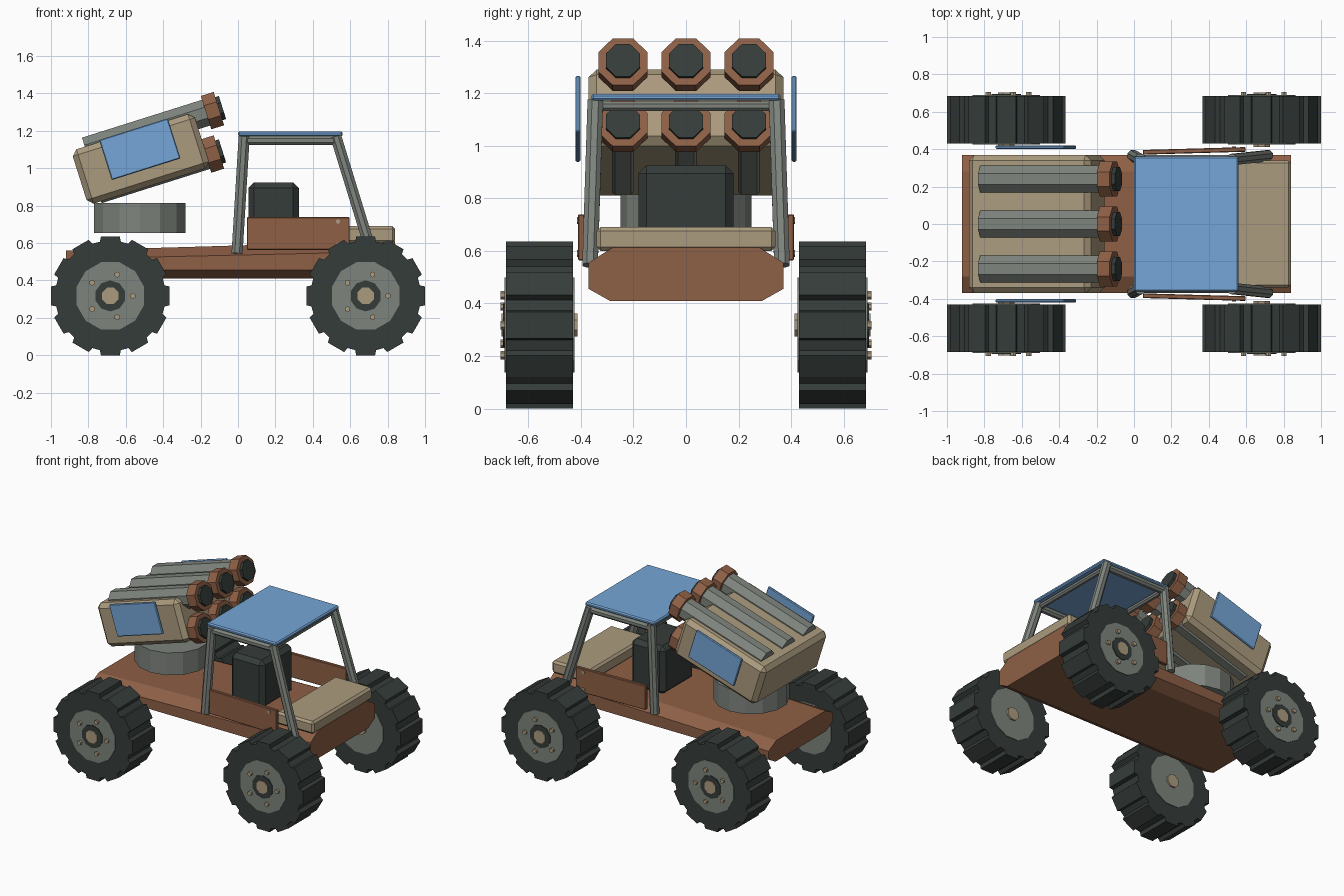
import bpy, bmesh, math
from mathutils import Vector

if "Cube" in bpy.data.objects:
    bpy.data.objects.remove(bpy.data.objects["Cube"])

TILT = math.radians(17.5)


def material(name, rgb):
    m = bpy.data.materials.new(name)
    m.diffuse_color = (*rgb, 1)
    m.use_nodes = True
    m.node_tree.nodes["Principled BSDF"].inputs["Base Color"].default_value = m.diffuse_color
    return m


BROWN = material("rust_brown", (0.27, 0.115, 0.06))
TAN = material("sand", (0.41, 0.33, 0.21))
BLUE = material("blue", (0.18, 0.38, 0.68))
DARK = material("dark_rubber", (0.036, 0.046, 0.042))
GREY = material("steel", (0.21, 0.23, 0.205))


def loft(name, rings, mat):
    """Closed solid through a list of equally sized point rings."""
    bm = bmesh.new()
    vs = [[bm.verts.new(p) for p in r] for r in rings]
    n = len(vs[0])
    for a, b in zip(vs, vs[1:]):
        for i in range(n):
            bm.faces.new((a[i], a[(i + 1) % n], b[(i + 1) % n], b[i]))
    bm.faces.new(vs[0])
    bm.faces.new(vs[-1])
    bmesh.ops.recalc_face_normals(bm, faces=bm.faces)
    me = bpy.data.meshes.new(name)
    bm.to_mesh(me)
    bm.free()
    me.materials.append(mat)
    ob = bpy.data.objects.new(name, me)
    bpy.context.collection.objects.link(ob)
    return ob


def rod(name, p0, p1, r, n, mat, phase=0.5):
    p0, p1 = Vector(p0), Vector(p1)
    d = (p1 - p0).normalized()
    v = Vector((0, 0, 1)) if abs(d.y) > 0.9 else Vector((0, 1, 0))
    u = v.cross(d).normalized()
    v = d.cross(u)
    ang = [(i + phase) * math.tau / n for i in range(n)]
    off = [(u * math.cos(a) + v * math.sin(a)) * r for a in ang]
    return loft(name, [[p + o for o in off] for p in (p0, p1)], mat)


def box(name, centre, size, mat, bevel=0.0, rot=(0, 0, 0)):
    x, y, z = (s / 2 for s in size)
    rings = [[(-x, -y, k), (x, -y, k), (x, y, k), (-x, y, k)] for k in (-z, z)]
    ob = loft(name, rings, mat)
    ob.location, ob.rotation_euler = centre, rot
    if bevel:
        m = ob.modifiers.new("bevel", "BEVEL")
        m.width, m.segments = bevel, 1
    return ob


# chassis: chamfered tub, rising a little towards the nose
def section(x, shoulder, top):
    half = [(0.29, 0.41), (0.37, 0.455), (0.37, shoulder), (0.28, top)]
    return [(x, y, z) for y, z in half] + [(x, -y, z) for y, z in half[::-1]]


loft("chassis", [section(-0.92, 0.515, 0.56), section(0.84, 0.555, 0.612)], BROWN)
box("hood", (0.69, 0, 0.645), (0.30, 0.68, 0.09), TAN, 0.015)
box("seat", (0.19, 0, 0.75), (0.27, 0.36, 0.35), DARK, 0.03)

# cab: roof, rails, pillars and door panels
box("roof", (0.28, 0, 1.184), (0.56, 0.72, 0.026), BLUE, 0.008)
for x in (0.04, 0.52):
    rod("roof_crossbar", (x, -0.34, 1.15), (x, 0.34, 1.15), 0.02, 8, GREY)
for s in (-1, 1):
    rod("roof_rail", (0.03, s * 0.345, 1.148), (0.53, s * 0.345, 1.148), 0.026, 8, GREY)
    rod("rear_pillar", (-0.005, s * 0.365, 0.545), (0.033, s * 0.345, 1.17), 0.032, 8, GREY)
    rod("front_pillar", (0.715, s * 0.365, 0.545), (0.523, s * 0.345, 1.17), 0.032, 8, GREY)
    box("door_panel", (0.322, s * 0.391, 0.651), (0.55, 0.025, 0.175), BROWN, 0.004,
        (0, 0, s * math.radians(1.6)))
    for z in (0.59, 0.715):
        rod("door_rivet", (0.535, s * 0.40, z), (0.535, s * 0.415, z), 0.013, 6, TAN)

# launcher: turret ring, tilted housing, side plates and six tubes
rod("turret_ring", (-0.525, 0, 0.653), (-0.525, 0, 0.815), 0.25, 14, GREY)
box("launcher_housing", (-0.52, 0, 1.05), (0.685, 0.74, 0.305), TAN, 0.03, (0, -TILT, 0))
for s in (-1, 1):
    box("launcher_side_plate", (-0.525, s * 0.411, 1.102), (0.385, 0.018, 0.225), BLUE,
        0.005, (0, -TILT, 0))

AXIS = Vector((math.cos(TILT), 0, math.sin(TILT)))
for z, length in ((1.325, 0.765), (1.093, 0.70)):
    for y in (-0.24, 0, 0.24):
        tip = Vector((-0.083, y, z))
        rod("launch_tube", tip - AXIS * length, tip - AXIS * 0.08, 0.078, 8, GREY)
        rod("tube_collar", tip - AXIS * 0.092, tip - AXIS * 0.02, 0.101, 8, BROWN)
        rod("tube_muzzle", tip - AXIS * 0.03, tip, 0.07, 8, DARK)

# wheels: toothed tyre, disc, hub and five bolts
WX, WZ = 0.6825, 0.3175


def tyre_ring(x, y):
    pts = []
    for t in range(12):
        for deg, r in ((-11, 0.295), (-9, 0.3214), (9, 0.3214), (11, 0.295)):
            a = math.radians(t * 30 + deg)
            pts.append((x + r * math.cos(a), y, WZ + r * math.sin(a)))
    return pts


for x in (-WX, WX):
    for s in (-1, 1):
        def disc(name, y0, y1, r, n, mat, dx=0, dz=0):
            rod(name, (x + dx, s * y0, WZ + dz), (x + dx, s * y1, WZ + dz), r, n, mat)

        loft("tyre", [tyre_ring(x, s * 0.43), tyre_ring(x, s * 0.685)], DARK)
        disc("wheel_disc", 0.425, 0.69, 0.187, 12, GREY)
        disc("hub_ring", 0.68, 0.696, 0.083, 10, DARK)
        disc("axle_cap", 0.413, 0.702, 0.048, 8, TAN)
        for i in range(5):
            a = i * math.tau / 5
            disc("wheel_bolt", 0.68, 0.706, 0.016, 6, TAN,
                 0.12 * math.cos(a), 0.12 * math.sin(a))
